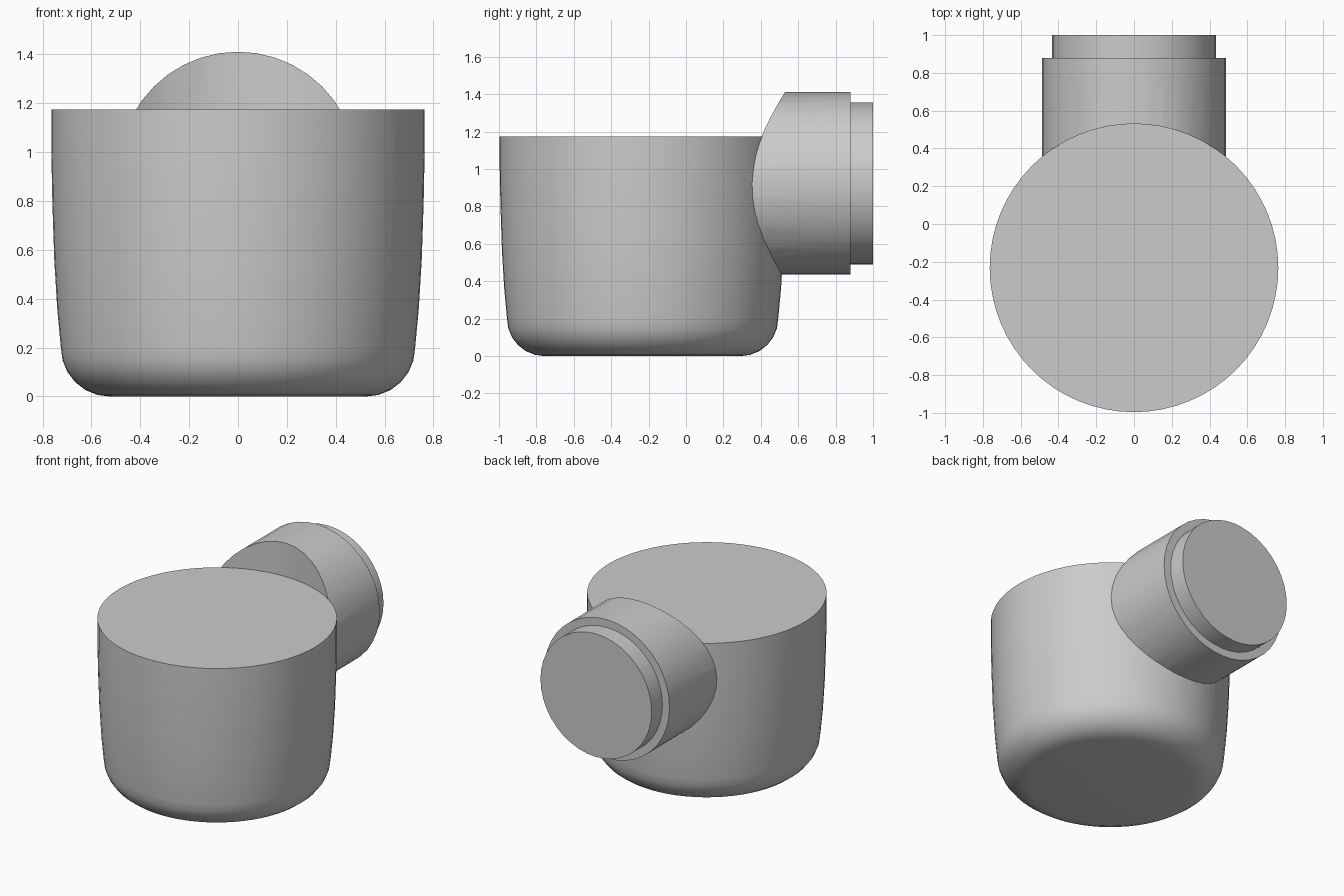
import bpy, bmesh, math
from mathutils import Matrix

if "Cube" in bpy.data.objects:
    bpy.data.objects.remove(bpy.data.objects["Cube"])

BODY_Y = -0.232
PIPE_Z = 0.923


def lathe(name, profile, segments, matrix):
    """Solid of revolution about local z from (radius, height) pairs."""
    bm = bmesh.new()
    rings = []
    for r, h in profile:
        rings.append([bm.verts.new((r * math.cos(2 * math.pi * i / segments),
                                    r * math.sin(2 * math.pi * i / segments), h))
                      for i in range(segments)])
    for a, b in zip(rings, rings[1:]):
        for i in range(segments):
            j = (i + 1) % segments
            bm.faces.new((a[i], a[j], b[j], b[i]))
    bm.faces.new(rings[0][::-1])
    bm.faces.new(rings[-1])
    bm.transform(matrix)
    bmesh.ops.recalc_face_normals(bm, faces=bm.faces)
    mesh = bpy.data.meshes.new(name)
    bm.to_mesh(mesh)
    bm.free()
    obj = bpy.data.objects.new(name, mesh)
    bpy.context.collection.objects.link(obj)
    return obj


def apply_boolean(target, other, operation):
    mod = target.modifiers.new(operation.lower(), 'BOOLEAN')
    mod.operation = operation
    mod.solver = 'EXACT'
    mod.object = other
    bpy.context.view_layer.objects.active = target
    bpy.ops.object.modifier_apply(modifier=mod.name)
    bpy.data.objects.remove(other, do_unlink=True)


# Cup body: rounded base, slightly flared wall, flat lid
body_place = Matrix.Translation((0, BODY_Y, 0))
corner = [(0.525 + 0.2 * math.sin(math.radians(a)), 0.2 - 0.2 * math.cos(math.radians(a)))
          for a in range(0, 91, 15)]
wall = [(0.74, 0.36), (0.752, 0.56), (0.76, 0.8), (0.764, 1.0), (0.764, 1.175)]
body = lathe("cup_body", corner + wall, 64, body_place)

# Side pipe along +y with a narrower stepped end
pipe_place = Matrix.Translation((0, 0, PIPE_Z)) @ Matrix.Rotation(-math.pi / 2, 4, 'X')
pipe = lathe("side_pipe", [(0.488, 0.2), (0.488, 0.88), (0.433, 0.88), (0.433, 1.0)],
             40, pipe_place)

# Trim the pipe above the lid so its end follows the body's curve
cutter = lathe("pipe_cutter", [(0.762, 1.1), (0.762, 1.6)], 64, body_place)
cutter.hide_render = True
apply_boolean(pipe, cutter, 'DIFFERENCE')
apply_boolean(body, pipe, 'UNION')

# Soft shading on curved walls, crisp rims
bpy.ops.object.select_all(action='DESELECT')
body.select_set(True)
bpy.context.view_layer.objects.active = body
bpy.ops.object.shade_smooth_by_angle(angle=math.radians(30))
